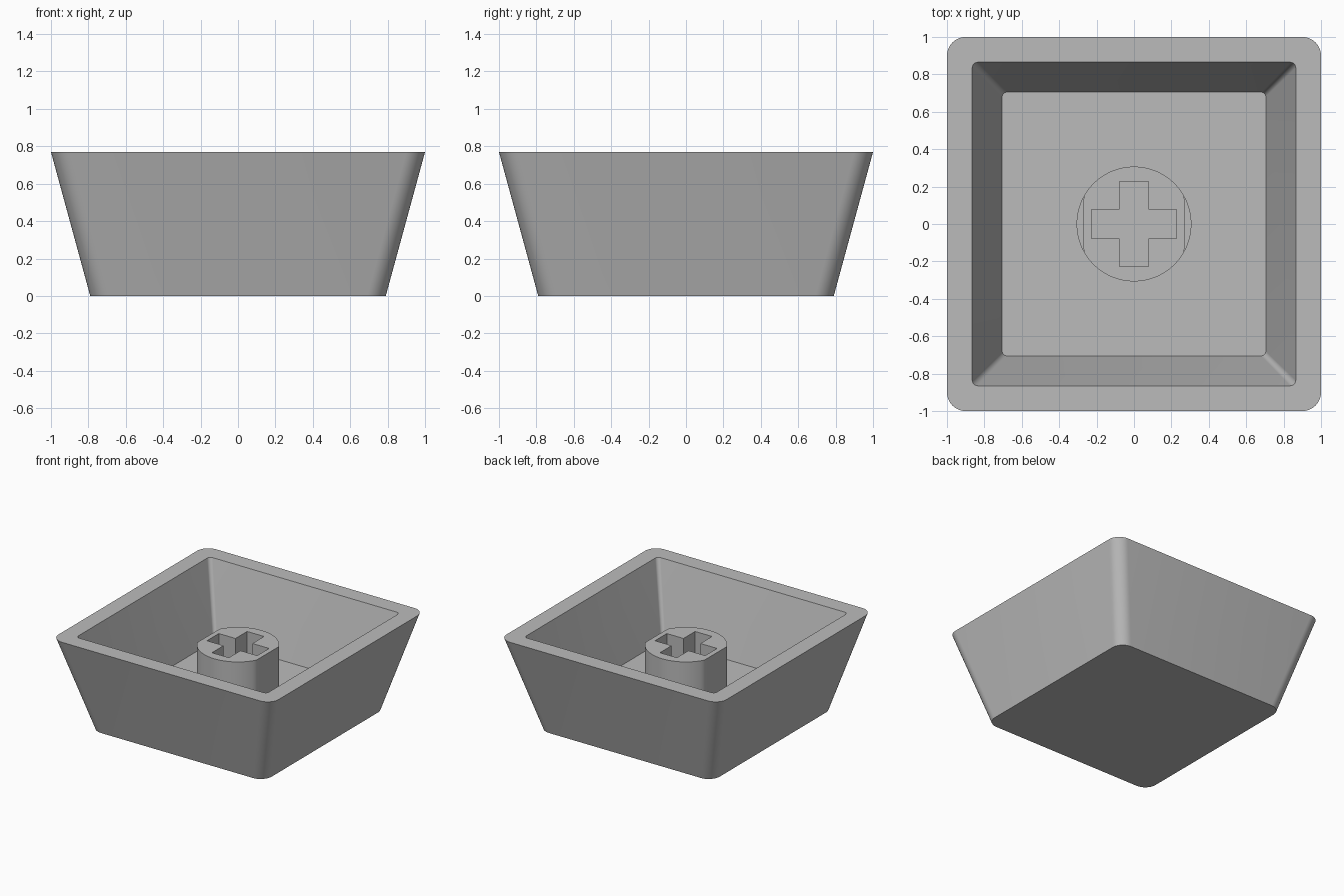
import bpy
import bmesh
from math import sin, cos, pi, radians

if "Cube" in bpy.data.objects:
    bpy.data.objects.remove(bpy.data.objects["Cube"], do_unlink=True)

HEIGHT = 0.77
FLOOR = 0.185
STEM_TOP = 0.61

grey = bpy.data.materials.new("plain grey plastic")
grey.use_nodes = True
colour = (0.5, 0.5, 0.5, 1)
grey.diffuse_color = colour
grey.node_tree.nodes["Principled BSDF"].inputs["Base Color"].default_value = colour


def finish(name, bm):
    """Turn a bmesh into a shaded object."""
    bmesh.ops.recalc_face_normals(bm, faces=bm.faces)
    mesh = bpy.data.meshes.new(name)
    bm.to_mesh(mesh)
    bm.free()
    mesh.materials.append(grey)
    obj = bpy.data.objects.new(name, mesh)
    bpy.context.collection.objects.link(obj)
    bpy.ops.object.select_all(action="DESELECT")
    obj.select_set(True)
    bpy.context.view_layer.objects.active = obj
    bpy.ops.object.shade_smooth_by_angle(angle=radians(25))
    return obj


def rounded_square(half, radius, z, steps=10):
    """Points of a square outline with rounded corners."""
    points = []
    for corner in range(4):
        mid = pi / 4 + corner * pi / 2
        cx = (half - radius) * (1 if cos(mid) > 0 else -1)
        cy = (half - radius) * (1 if sin(mid) > 0 else -1)
        for i in range(steps + 1):
            a = corner * pi / 2 + i / steps * pi / 2
            points.append((cx + radius * cos(a), cy + radius * sin(a), z))
    return points


def cross(arm, width):
    """Points of a plus-shaped outline, one arm per quarter turn."""
    points = []
    for q in range(4):
        c, s = cos(q * pi / 2), sin(q * pi / 2)
        for x, y in ((arm, -width), (arm, width), (width, width)):
            points.append((x * c - y * s, x * s + y * c))
    return points


def stem_part(name, flat, z0, z1):
    """Round post with two side flats and a plus-shaped socket."""
    radius, sides = 0.307, 72
    ring = [(radius * cos(2 * pi * i / sides), radius * sin(2 * pi * i / sides))
            for i in range(sides)]
    ring = [(max(-flat, min(flat, x)), y) for x, y in ring]
    bm = bmesh.new()
    edges = []
    for outline in (ring, cross(0.228, 0.077)):
        verts = [bm.verts.new((x, y, z0)) for x, y in outline]
        edges += [bm.edges.new((v, verts[i - 1])) for i, v in enumerate(verts)]
    bmesh.ops.triangle_fill(bm, edges=edges, use_beauty=True)
    extruded = bmesh.ops.extrude_face_region(bm, geom=bm.faces[:], use_keep_orig=True)
    top = [v for v in extruded["geom"] if isinstance(v, bmesh.types.BMVert)]
    bmesh.ops.translate(bm, verts=top, vec=(0, 0, z1 - z0))
    return finish(name, bm)


# Tapered open shell: outer wall, rim, inner wall and floor
bm = bmesh.new()
loops = [[bm.verts.new(p) for p in rounded_square(*spec)] for spec in (
    (0.79, 0.1, 0), (1.0, 0.1, HEIGHT), (0.865, 0.03, HEIGHT), (0.705, 0.025, FLOOR))]
for low, high in zip(loops, loops[1:]):
    for i in range(len(low)):
        bm.faces.new((low[i - 1], low[i], high[i], high[i - 1]))
bm.faces.new(loops[0])
bm.faces.new(loops[-1])
finish("tapered_shell", bm)

# Central post on its round foot
stem_part("stem_foot", 0.31, FLOOR - 0.01, FLOOR + 0.015)
stem_part("stem_post", 0.27, FLOOR + 0.01, STEM_TOP)
